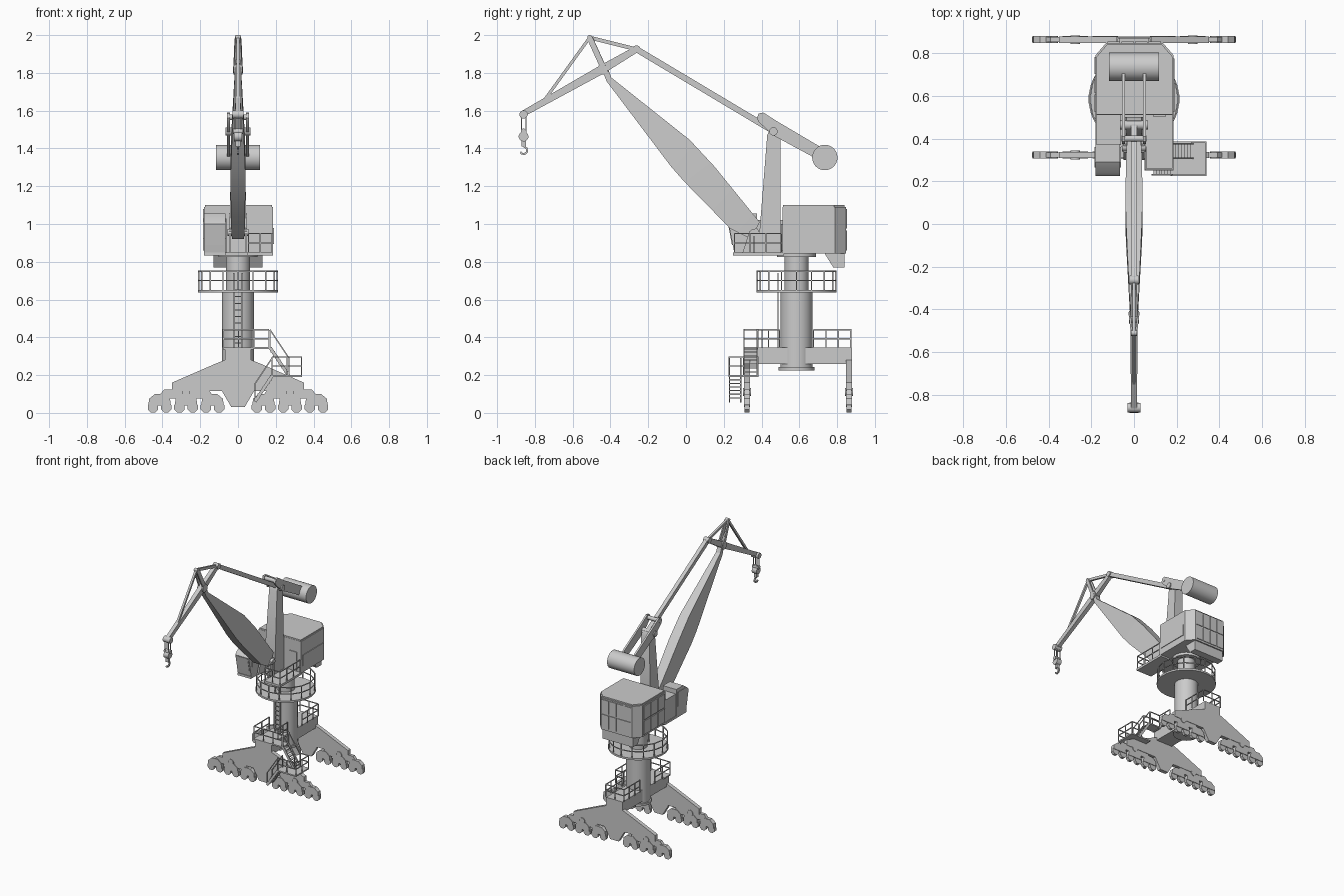
import bpy, bmesh, math
from mathutils import Vector, Matrix

if "Cube" in bpy.data.objects:
    bpy.data.objects.remove(bpy.data.objects["Cube"])

grey = bpy.data.materials.new("crane grey")
grey.diffuse_color = (0.6, 0.6, 0.6, 1)
grey.use_nodes = True
grey.node_tree.nodes["Principled BSDF"].inputs["Base Color"].default_value = grey.diffuse_color
CY = 0.585  # slewing axis


def part(name, *builders):
    bm = bmesh.new()
    for b in builders:
        b(bm)
    bmesh.ops.recalc_face_normals(bm, faces=bm.faces)
    me = bpy.data.meshes.new(name)
    bm.to_mesh(me)
    bm.free()
    me.materials.append(grey)
    ob = bpy.data.objects.new(name, me)
    bpy.context.collection.objects.link(ob)
    bpy.context.view_layer.objects.active = ob
    ob.select_set(True)
    bpy.ops.object.shade_smooth_by_angle(angle=math.radians(30))
    ob.select_set(False)


def loft(rings):
    def f(bm):
        rs = [[bm.verts.new(p) for p in r] for r in rings]
        n = len(rs[0])
        for a, b in zip(rs, rs[1:]):
            for i in range(n):
                bm.faces.new((a[i], a[(i + 1) % n], b[(i + 1) % n], b[i]))
        bm.faces.new(rs[0])
        bm.faces.new(rs[-1])
    return f


def prism(axis, pts, lo, hi):
    put = {'x': lambda p, h: (h, p[0], p[1]), 'y': lambda p, h: (p[0], h, p[1]),
           'z': lambda p, h: (p[0], p[1], h)}[axis]
    return loft([[put(p, h) for p in pts] for h in (lo, hi)])


def box(x0, x1, y0, y1, z0, z1):
    return prism('z', [(x0, y0), (x1, y0), (x1, y1), (x0, y1)], z0, z1)


def disc(axis, a, b, r, lo, hi, n=32):
    return prism(axis, [(a + r * math.cos(math.tau * (i + .5) / n),
                         b + r * math.sin(math.tau * (i + .5) / n)) for i in range(n)], lo, hi)


def bar(p, q, w, h=None):
    # rectangular bar: w across, h in the other direction
    p, q = Vector(p), Vector(q)
    d = (q - p).normalized()
    s = d.cross((0, 0, 1)) if abs(d.z) < .99 else Vector((1, 0, 0))
    s.normalize()
    u = s.cross(d) * (h or w) / 2
    s = s * w / 2
    return loft([[e + s + u, e - s + u, e - s - u, e + s - u] for e in (p, q)])


def rail(path, h=.095, t=.006, gap=.075):
    # posts plus a top rail and a middle rail along a path
    out = []
    for p, q in zip(path, path[1:]):
        p, q = Vector(p), Vector(q)
        n = max(1, round((q - p).length / gap))
        out += [bar(p.lerp(q, i / n), p.lerp(q, i / n) + Vector((0, 0, h)), t) for i in range(n + 1)]
        out += [bar(p + Vector((0, 0, k)), q + Vector((0, 0, k)), t) for k in (h, h * .5)]
    return out


# portal legs: gabled plates with wheel bogies
half = [(.07, .345), (.07, .28), (.12, .26), (.35, .16), (.35, .115), (.085, .115), (.035, .03)]
outline = half + [(-x, z) for x, z in reversed(half)]
for label, y in (("front", .323), ("rear", .863)):
    part(label + "_leg", prism('y', outline, y - .015, y + .015))
    bogies, wheels = [], []
    for s in (-1, 1):
        bogies.append(prism('y', [(s * x, z) for x, z in (
            (.13, .09), (.16, .125), (.39, .125), (.42, .09), (.40, .075), (.15, .075))], y - .012, y + .012))
        for c in (.135, .275, .415):
            bogies.append(prism('y', [(s * (c + x), z) for x, z in (
                (-.06, .04), (-.055, .075), (-.025, .10), (.025, .10), (.055, .075), (.06, .04))], y - .016, y + .016))
            wheels += [disc('y', s * (c + d), .03, .03, y - .012, y + .012, 8) for d in (-.035, .035)]
        bogies += [disc('y', s * .275, .11, .022, y - .02, y + .02, 16)]
    part(label + "_bogies", *bogies)
    part(label + "_wheels", *wheels)

part("portal_beam", box(-.07, .07, .308, .878, .258, .345), box(-.08, .08, .305, .38, .335, .345))
part("column", disc('z', 0, CY, .085, .235, .645), disc('z', 0, CY, .095, .225, .242),
     disc('z', 0, CY, .064, .64, .84), disc('z', 0, CY, .105, .825, .847))

# portal walkway railings
rails = []
for s in (-1, 1):
    rails += rail([(s * .078, .495, .345), (s * .078, .38 if s > 0 else .308, .345)])
    rails += rail([(s * .078, .675, .345), (s * .078, .872, .345)])
rails += rail([(-.078, .308, .345), (.165, .308, .345)])
rails += rail([(.078, .38, .345), (.165, .38, .345)]) + rail([(-.078, .872, .345), (.078, .872, .345)])
part("portal_railing", *rails)

# access stairs and landing
steps = [box(.07, .17, .305, .382, .338, .348), box(.17, .34, .225, .385, .19, .2)]
for (xa, za), (xb, zb), y0, y1 in (((.09, .06), (.18, .195), .23, .29), ((.27, .195), (.17, .345), .308, .375)):
    for y in (y0, y1):
        steps.append(bar((xa, y, za), (xb, y, zb), .006, .018))
        steps.append(bar((xa, y, za + .095), (xb, y, zb + .095), .006))
        steps += [bar((x, y, z), (x, y, z + .095), .006) for x, z in ((xa, za), (xb, zb))]
    for i in range(1, 7):
        x, z = xa + (xb - xa) * i / 7, za + (zb - za) * i / 7
        steps.append(box(x - .012, x + .012, y0, y1, z - .003, z + .003))
part("access_stairs", *steps)
part("landing_railing", *rail([(.18, .228, .2), (.337, .228, .2), (.337, .382, .2), (.27, .382, .2)]))

# ladder up the column
part("ladder", *[bar((s * .022, .487, .345), (s * .022, .487, .74), .007) for s in (-1, 1)],
     *[bar((-.022, .487, .37 + i * .035), (.022, .487, .37 + i * .035), .005) for i in range(9)])

# round service platform
ring = [(.208 * math.cos(math.tau * i / 16), CY + .208 * math.sin(math.tau * i / 16), .65) for i in range(17)]
part("round_platform", disc('z', 0, CY, .213, .637, .651))
part("round_railing", *rail(ring, .1, .006, .09))

# machinery house with chamfered rear corners
plan = [(-.18, .51), (.185, .51), (.185, .79), (.135, .848), (-.13, .848), (-.18, .79)]
part("machinery_house", prism('z', plan, .845, 1.09),
     prism('z', [(x * .97, CY + (y - CY) * .97) for x, y in plan], 1.09, 1.1),
     prism('x', [(.73, .85), (.78, .77), (.838, .77), (.838, .85)], -.13, .13))
panels = []
for z0, z1 in ((.86, .965), (.975, 1.08)):
    panels += [box(-.123 + i * .064, -.065 + i * .064, .846, .853, z0, z1) for i in range(4)]
    for i in range(3):
        y = .525 + i * .088
        panels.append(box(-.186, -.178, y, y + .08, z0, z1))
panels.append(box(.183, .19, .525, .775, .895, .98))
panels.append(box(.09, .15, .504, .512, .86, 1.0))
part("house_panels", *panels)

# front deck, cab, railing
part("deck", box(-.18, .185, .36, .52, .833, .85), box(.05, .185, .25, .37, .833, .85),
     box(-.18, -.065, .25, .37, .833, .85))
side = [(.255, .85), (.225, 1.0), (.24, 1.02), (.29, 1.055), (.375, 1.055), (.375, .85)]
part("cab", prism('x', side, -.18, -.065), box(-.175, -.06, .37, .52, .85, 1.02))
part("cab_windows", prism('x', [(.243, .89), (.2235, .995), (.229, .995), (.249, .89)], -.172, -.073),
     box(-.184, -.178, .265, .36, .92, 1.03), box(-.067, -.061, .265, .36, .92, 1.03))
part("deck_railing", *rail([(.055, .36, .85), (.055, .256, .85), (.181, .256, .85), (.181, .505, .85)], .1))


def section(yl, zl, yu, zu, w):
    return [(-w, yl, zl), (w, yl, zl), (w, yu, zu), (-w, yu, zu)]


# mast and boom foot bracket
part("mast", loft([section(.385, .845, .5, .845, .045), section(.39, .97, .5, 1.0, .045),
                   section(.43, 1.47, .5, 1.47, .034), section(.445, 1.5, .485, 1.5, .034)]))
part("boom_foot", *[prism('x', [(.30, .85), (.335, .96), (.375, .98), (.45, .85)], s * .042 - .006, s * .042 + .006)
                    for s in (-1, 1)], disc('x', .36, .955, .02, -.055, .055, 16))
part("boom", loft([section(.345, .92, .39, 1.01, .032), section(.235, .975, .345, 1.065, .036),
                   section(-.01, 1.225, .15, 1.305, .04), section(-.08, 1.305, .02, 1.445, .038),
                   section(-.42, 1.755, -.395, 1.775, .019), section(-.45, 1.83, -.42, 1.84, .017)]))

# counterweight lever and drum
lever = [(.375, 1.56), (.385, 1.585), (.41, 1.59), (.48, 1.545), (.70, 1.415), (.76, 1.35),
         (.70, 1.34), (.46, 1.47), (.385, 1.54)]
part("counterweight_lever", *[prism('x', lever, s * .05 - .007, s * .05 + .007) for s in (-1, 1)],
     disc('x', .463, 1.49, .022, -.066, .066, 20), disc('x', .40, 1.565, .015, -.058, .058, 16))
part("counterweight", disc('x', .735, 1.352, .067, -.116, .116, 40))

# jib, struts and tie bar
jib_tip, jib_tail, apex, head = (0, -.86, 1.58), (0, -.262, 1.925), (0, -.51, 1.987), (0, -.437, 1.822)
part("jib", loft([section(-.865, 1.565, -.875, 1.595, .014), section(-.43, 1.80, -.445, 1.845, .017),
                  section(-.255, 1.91, -.27, 1.94, .014)]),
     *[disc('x', p[1], p[2], r, -w, w, 16) for p, r, w in
       ((jib_tip, .022, .03), (jib_tail, .021, .022), (apex, .013, .014), (head, .03, .024))])
part("jib_struts", bar(apex, (0, -.75, 1.655), .016, .016), bar(apex, jib_tail, .016, .02),
     *[bar((s * .01, -.51, 1.987), (s * .02, -.425, 1.80), .01, .03) for s in (-1, 1)])
part("tie_bar", bar(jib_tail, (0, .455, 1.497), .03, .032))

# hook block hung on two ropes
part("hoist_ropes", *[bar((x, -.86 + y, 1.58), (x, -.86 + y, 1.47), .005) for x in (-.015, .015) for y in (-.012, .012)])
part("hook_block", disc('x', -.86, 1.463, .026, -.02, .02, 16), box(-.012, .012, -.872, -.848, 1.41, 1.45),
     disc('x', -.86, 1.49, .015, -.026, .026, 12))
arc = [(0, -.86 + .02 * math.cos(a), 1.39 + .02 * math.sin(a)) for a in
       [math.radians(90 - 40 * i) for i in range(7)]]
part("hook", *[bar(p, q, .011) for p, q in zip(arc, arc[1:])])
